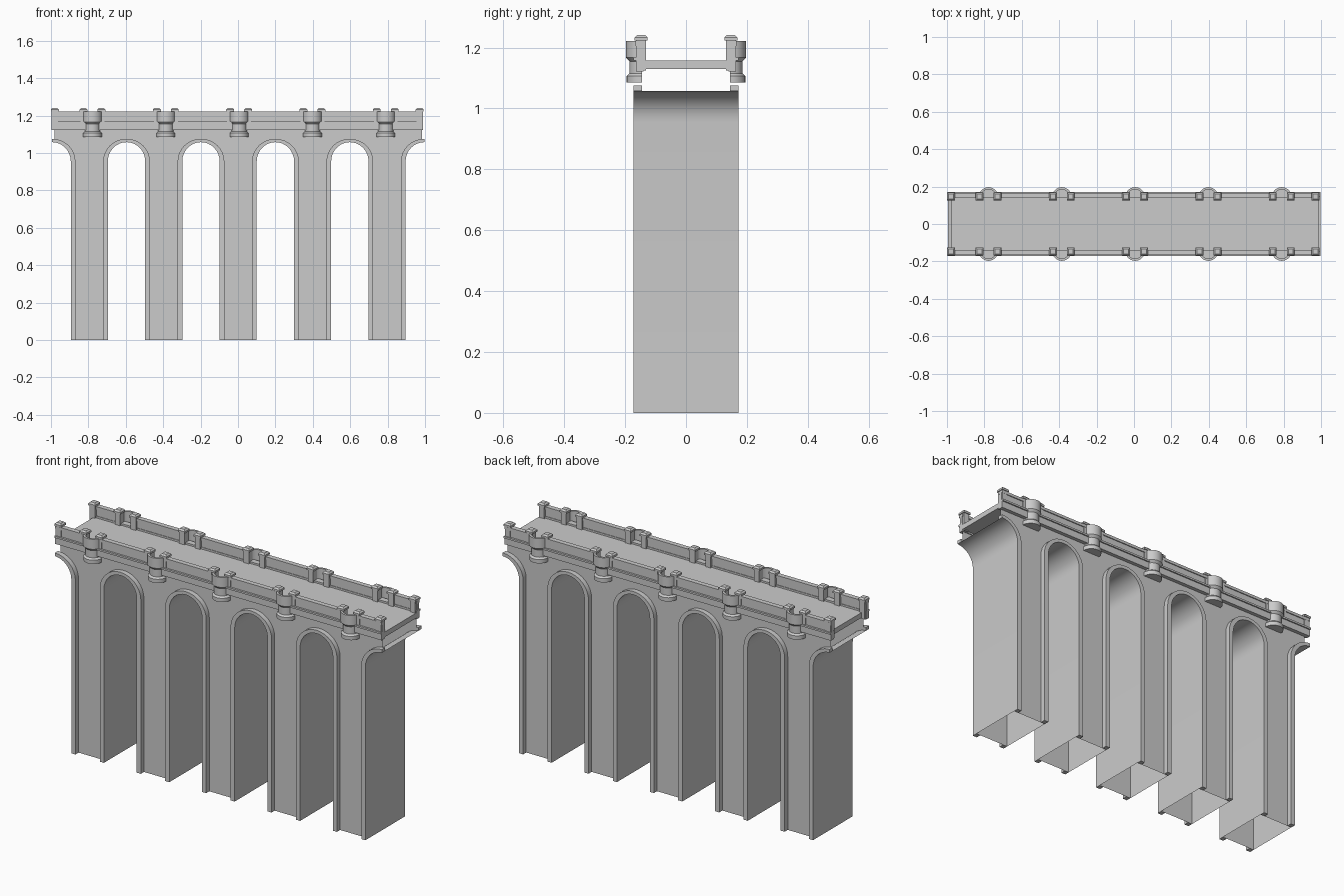
import bpy
import bmesh
from math import sin, cos, pi, radians

if "Cube" in bpy.data.objects:
    bpy.data.objects.remove(bpy.data.objects["Cube"])

STONE = (0.6, 0.6, 0.6, 1)
stone = bpy.data.materials.new("grey stone")
stone.use_nodes = True
stone.diffuse_color = STONE
stone.node_tree.nodes["Principled BSDF"].inputs["Base Color"].default_value = STONE

# Main sizes
SPAN = 0.398
ARCHES = [-0.994 + SPAN * i for i in range(6)]
TURRETS = [-0.778 + 0.392 * i for i in range(5)]
HALF, RISE, SPRING = 0.1, 0.103, 0.955
TRIM, TRIM_RISE = 0.025, 0.018
WALL_Y, TRIM_Y, WALL_TOP = 0.145, 0.172, 1.13
LEFT, RIGHT = -0.998, 0.99
STEPS = 16


def finish(name, bm, smooth=False):
    bmesh.ops.remove_doubles(bm, verts=bm.verts, dist=1e-5)
    bmesh.ops.recalc_face_normals(bm, faces=bm.faces)
    mesh = bpy.data.meshes.new(name)
    bm.to_mesh(mesh)
    bm.free()
    mesh.materials.append(stone)
    obj = bpy.data.objects.new(name, mesh)
    bpy.context.collection.objects.link(obj)
    if smooth:
        bpy.ops.object.select_all(action="DESELECT")
        obj.select_set(True)
        bpy.context.view_layer.objects.active = obj
        bpy.ops.object.shade_smooth_by_angle(angle=radians(35))
    return obj


def face(bm, *points):
    return bm.faces.new([bm.verts.new(p) for p in points])


def box(bm, x0, x1, y0, y1, z0, z1, inset=0):
    """Box whose top may be drawn in to a frustum."""
    rings = []
    for z, d in ((z0, 0), (z1, inset)):
        rings.append([bm.verts.new(p) for p in (
            (x0 + d, y0 + d, z), (x1 - d, y0 + d, z),
            (x1 - d, y1 - d, z), (x0 + d, y1 - d, z))])
    low, high = rings
    bm.faces.new(low[::-1])
    bm.faces.new(high)
    for i in range(4):
        j = (i + 1) % 4
        bm.faces.new((low[i], low[j], high[j], high[i]))


def sided(y0, y1, s):
    return sorted((s * y0, s * y1))


def arch_path(i, grow=0.0, grow_rise=0.0):
    """Arch line from right foot to left foot; end arches are halves."""
    first = STEPS // 2 if i == len(ARCHES) - 1 else 0
    last = STEPS // 2 if i == 0 else STEPS
    c, w = ARCHES[i], HALF + grow
    pts = [(c + w * cos(pi * k / STEPS), SPRING + (RISE + grow_rise) * sin(pi * k / STEPS))
           for k in range(first, last + 1)]
    if first == 0:
        pts.insert(0, (c + w, 0))
    if last == STEPS:
        pts.append((c - w, 0))
    return pts


# Arch linings and raised trims
lining, trim = bmesh.new(), bmesh.new()
for i in range(len(ARCHES)):
    inner, outer = arch_path(i), arch_path(i, TRIM, TRIM_RISE)
    for (ax, az), (bx, bz) in zip(inner, inner[1:]):
        face(lining, (ax, -WALL_Y, az), (ax, WALL_Y, az), (bx, WALL_Y, bz), (bx, -WALL_Y, bz))
    for s in (-1, 1):
        sections = [[trim.verts.new(p) for p in (
            (a[0], s * WALL_Y, a[1]), (a[0], s * TRIM_Y, a[1]),
            (b[0], s * TRIM_Y, b[1]), (b[0], s * WALL_Y, b[1]))]
            for a, b in zip(inner, outer)]
        for p, q in zip(sections, sections[1:]):
            for k in range(4):
                n = (k + 1) % 4
                trim.faces.new((p[k], p[n], q[n], q[k]))
        trim.faces.new(sections[0])
        trim.faces.new(sections[-1][::-1])
finish("arch_linings", lining, True)
finish("arch_trims", trim, True)

# Thin side walls: pier faces and spandrels, leaving the inside hollow
walls = bmesh.new()
for s in (-1, 1):
    y = s * WALL_Y
    for a, b in zip(ARCHES, ARCHES[1:]):
        face(walls, (a + HALF, y, 0), (b - HALF, y, 0), (b - HALF, y, WALL_TOP), (a + HALF, y, WALL_TOP))
    for i in range(len(ARCHES)):
        path = [(min(max(x, -0.98), 0.985), z) for x, z in arch_path(i) if z > 0]
        for (ax, az), (bx, bz) in zip(path, path[1:]):
            if ax - bx > 1e-4:
                face(walls, (ax, y, az), (ax, y, WALL_TOP), (bx, y, WALL_TOP), (bx, y, bz))
finish("side_walls", walls)

# Road deck
deck = bmesh.new()
box(deck, -0.976, RIGHT, -0.145, 0.145, WALL_TOP, 1.158)
finish("road_deck", deck)

# String course, parapet panels and coping, open at each turret
course, panels, coping = bmesh.new(), bmesh.new(), bmesh.new()
GAP = 0.05
starts = [LEFT] + [t + GAP for t in TURRETS]
ends = [t - GAP for t in TURRETS] + [RIGHT]
for s in (-1, 1):
    box(course, LEFT, RIGHT, *sided(0.14, 0.165, s), 1.122, 1.158)
    box(course, LEFT, RIGHT, *sided(0.14, 0.172, s), 1.158, 1.168)
    for x0, x1 in zip(starts, ends):
        box(panels, x0, x1, *sided(0.143, 0.161, s), 1.165, 1.208)
        box(coping, x0, x1, *sided(0.139, 0.166, s), 1.206, 1.221)
finish("string_courses", course)
finish("parapet_panels", panels)
finish("parapet_copings", coping)

# Square posts with chamfered caps
posts, caps = bmesh.new(), bmesh.new()
post_x = [LEFT + 0.019, RIGHT - 0.019]
for t in TURRETS:
    post_x += [t - 0.048, t + 0.048]
for s in (-1, 1):
    for x in post_x:
        box(posts, x - 0.016, x + 0.016, *sided(0.131, 0.165, s), 1.125, 1.225)
        box(caps, x - 0.021, x + 0.021, *sided(0.126, 0.169, s), 1.223, 1.233)
        box(caps, x - 0.021, x + 0.021, *sided(0.126, 0.169, s), 1.233, 1.241, 0.008)
finish("parapet_posts", posts)
finish("post_caps", caps)

# Half-round turrets: corbel, neck and hollow balcony
PROFILE = [(0, 1.085), (0.05, 1.085), (0.05, 1.106), (0.041, 1.115), (0.041, 1.155),
           (0.052, 1.167), (0.052, 1.222), (0.04, 1.222), (0.04, 1.16), (0, 1.16)]
turrets = bmesh.new()
SEGMENTS = 14
for s in (-1, 1):
    for t in TURRETS:
        columns = []
        for k in range(SEGMENTS + 1):
            a = pi * k / SEGMENTS
            columns.append([(t + r * cos(a), s * (WALL_Y + r * sin(a)), z) for r, z in PROFILE])
        for p, q in zip(columns, columns[1:]):
            for k in range(len(PROFILE) - 1):
                corners = [p[k], q[k], q[k + 1], p[k + 1]]
                if PROFILE[k][0] == 0:
                    corners.pop(1)
                elif PROFILE[k + 1][0] == 0:
                    corners.pop(2)
                face(turrets, *corners)
finish("turrets", turrets, True)
